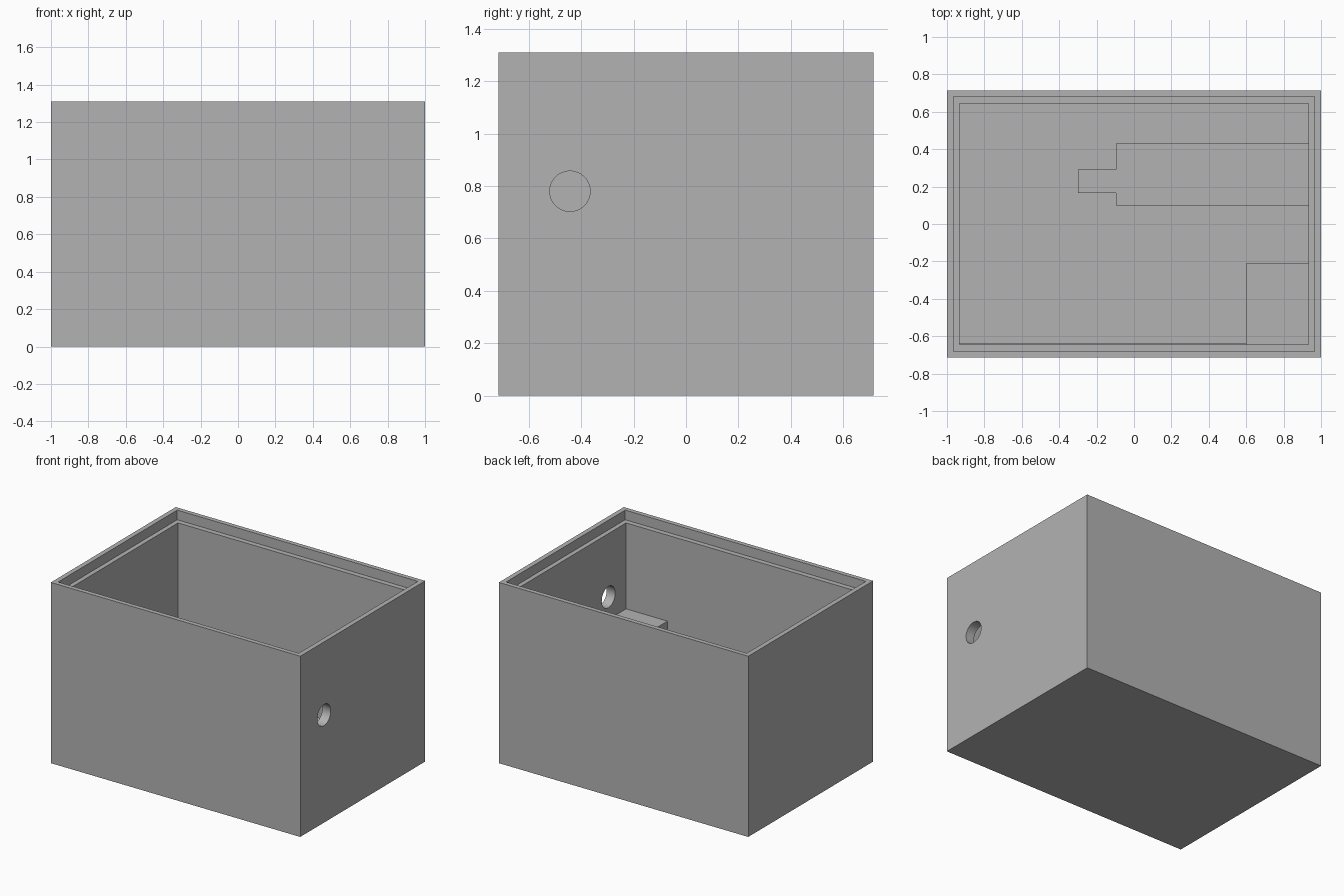
import bpy, math

default = bpy.data.objects.get("Cube")
if default:
    bpy.data.objects.remove(default, do_unlink=True)

# Single grey material
grey = bpy.data.materials.new("grey_plastic")
grey.use_nodes = True
colour = (0.45, 0.45, 0.45, 1)
grey.diffuse_color = colour
grey.node_tree.nodes["Principled BSDF"].inputs["Base Color"].default_value = colour

W, D, H = 1.0, 0.715, 1.31        # half width, half depth, height
IX, IY = 0.932, 0.645             # cavity half sizes
RX, RY = 0.965, 0.682             # lid rebate half sizes
FLOOR, REBATE = 0.07, 0.07


def box(name, x0, x1, y0, y1, z0, z1):
    bpy.ops.mesh.primitive_cube_add(size=1)
    ob = bpy.context.object
    ob.name = name
    for v in ob.data.vertices:
        v.co = (x1 if v.co.x > 0 else x0,
                y1 if v.co.y > 0 else y0,
                z1 if v.co.z > 0 else z0)
    ob.data.materials.append(grey)
    return ob


def combine(target, tool, operation):
    """Apply one boolean and discard the tool."""
    mod = target.modifiers.new("cut", "BOOLEAN")
    mod.object, mod.operation, mod.solver = tool, operation, "EXACT"
    bpy.context.view_layer.objects.active = target
    bpy.ops.object.modifier_apply(modifier=mod.name)
    bpy.data.objects.remove(tool, do_unlink=True)


# Open box with a stepped rim for a lid
case = box("case", -W, W, -D, D, 0, H)
combine(case, box("cavity", -IX, IX, -IY, IY, FLOOR, H + 0.2), "DIFFERENCE")
combine(case, box("lid_rebate", -RX, RX, -RY, RY, H - REBATE, H + 0.2), "DIFFERENCE")

# Round cable hole through the side wall
bpy.ops.mesh.primitive_cylinder_add(vertices=64, radius=0.077, depth=0.3,
                                    location=(W, -0.443, 0.78),
                                    rotation=(0, math.pi / 2, 0))
hole = bpy.context.object
hole.data.materials.append(grey)
combine(case, hole, "DIFFERENCE")

# Corner support below the hole
box("corner_support", 0.6, IX + 0.02, -IY - 0.02, -0.21, FLOOR - 0.02, 0.617)

# Low stepped mount on the floor with a narrow nose
mount = box("floor_mount", -0.097, IX + 0.02, 0.1, 0.43, FLOOR - 0.02, 0.13)
combine(mount, box("mount_nose", -0.3, 0, 0.167, 0.292, FLOOR - 0.02, 0.13), "UNION")

# Thin strip along the foot of the front wall
box("front_skirting", -IX - 0.02, 0.61, -IY - 0.02, -0.638, FLOOR - 0.02, 0.13)

# Keep flat walls crisp and the hole smooth
bpy.ops.object.select_all(action="DESELECT")
case.select_set(True)
bpy.context.view_layer.objects.active = case
bpy.ops.object.shade_smooth_by_angle(angle=math.radians(30))
